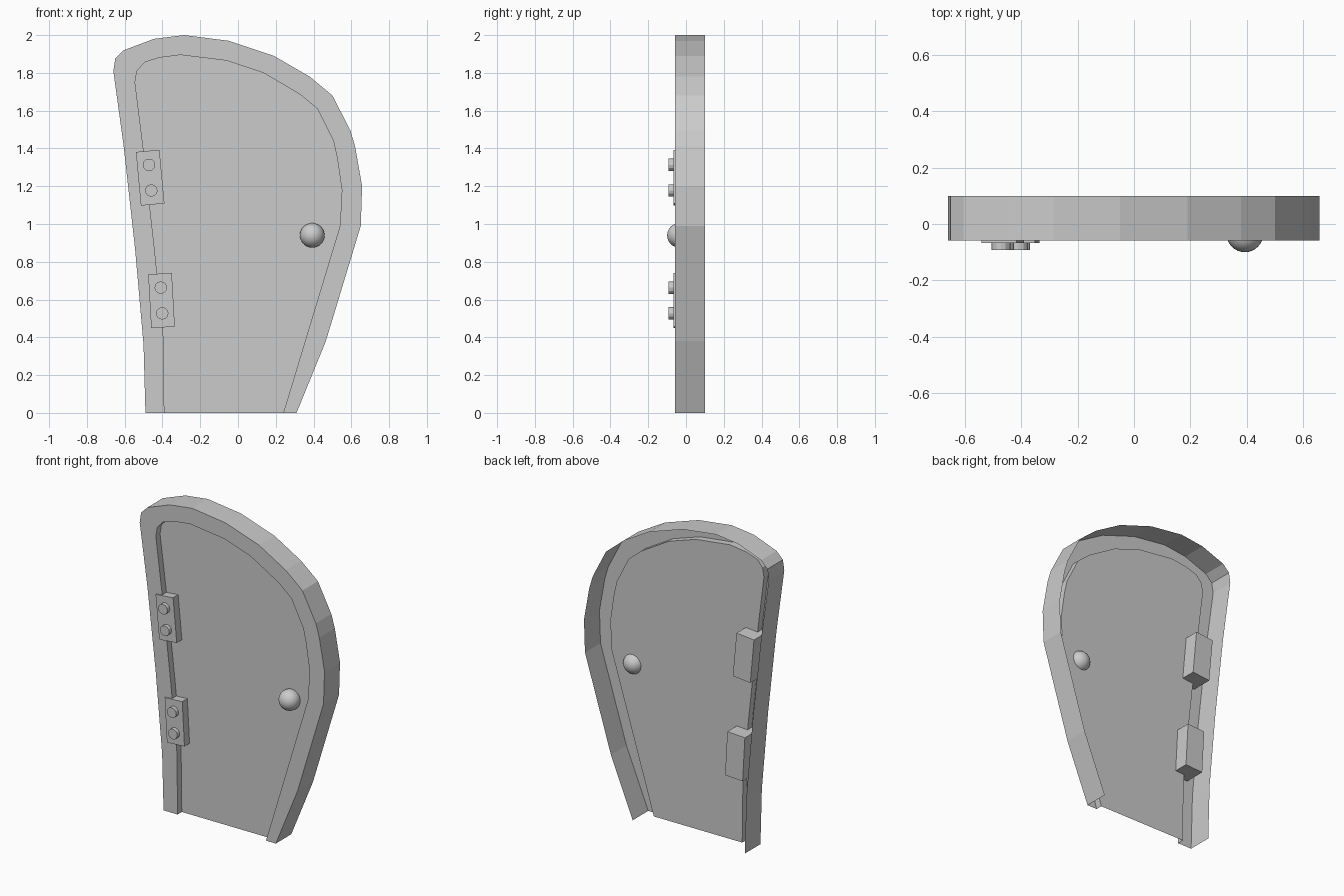
import bpy, bmesh
from math import radians, sin, cos, pi

if "Cube" in bpy.data.objects:
    bpy.data.objects.remove(bpy.data.objects["Cube"])

FRONT, BACK, PANEL = -0.058, 0.1, -0.015

# Crooked arch outlines (x, z), running from left foot over the top to right foot
outer = [(-.49, 0), (-.50, .36), (-.545, .87), (-.605, 1.41), (-.66, 1.81),
         (-.65, 1.875), (-.605, 1.92), (-.445, 1.98), (-.285, 2), (-.05, 1.97),
         (.19, 1.89), (.38, 1.78), (.50, 1.68), (.595, 1.495), (.62, 1.41),
         (.657, 1.2), (.65, .99), (.465, .38), (.31, 0)]
inner = [(-.39, 0), (-.395, .40), (-.44, .85), (-.50, 1.39), (-.545, 1.75),
         (-.535, 1.81), (-.495, 1.855), (-.42, 1.88), (-.305, 1.895), (-.06, 1.865),
         (.135, 1.80), (.33, 1.685), (.42, 1.61), (.505, 1.44), (.525, 1.35),
         (.55, 1.18), (.54, .99), (.355, .38), (.24, 0)]


def finish(name, bm):
    me = bpy.data.meshes.new(name)
    bm.to_mesh(me)
    bm.free()
    ob = bpy.data.objects.new(name, me)
    bpy.context.collection.objects.link(ob)
    return ob


# Frame: open-backed shell of outer wall, front flange and inner lip
bm = bmesh.new()
loops = [[bm.verts.new((x, y, z)) for x, z in pts]
         for pts, y in ((outer, BACK), (outer, FRONT), (inner, FRONT), (inner, PANEL))]
for a, b in zip(loops, loops[1:]):
    for i in range(len(a) - 1):
        bm.faces.new((a[i], b[i], b[i + 1], a[i + 1]))
finish("door_frame", bm)

# Door panel: flat sheet recessed behind the flange
bm = bmesh.new()
bm.faces.new([bm.verts.new((x, PANEL, z)) for x, z in reversed(inner)])
bmesh.ops.triangulate(bm, faces=bm.faces[:])
bmesh.ops.recalc_face_normals(bm, faces=bm.faces[:])
if bm.faces[:][0].normal.y > 0:
    bmesh.ops.reverse_faces(bm, faces=bm.faces[:])
finish("door_panel", bm)


# Hinges: tilted block passing through the door, with two bolt heads
def hinge(name, x, z, tilt):
    y0, y1 = -0.067, 0.08
    t = radians(tilt)
    bpy.ops.mesh.primitive_cube_add(size=1, location=(x, (y0 + y1) / 2, z),
                                    rotation=(0, -t, 0))
    plate = bpy.context.object
    plate.name = name + "_plate"
    plate.scale = (.125, y1 - y0, .285)
    for i, d in enumerate((.068, -.068)):
        bpy.ops.mesh.primitive_cylinder_add(
            vertices=12, radius=.033, depth=.03,
            location=(x - d * sin(t), -0.077, z + d * cos(t)), rotation=(pi / 2, 0, 0))
        bpy.context.object.name = f"{name}_bolt_{i + 1}"


hinge("upper_hinge", -.465, 1.245, 5.3)
hinge("lower_hinge", -.405, .595, 3.2)

# Round door knob, poking through the panel
bpy.ops.mesh.primitive_uv_sphere_add(segments=32, ring_count=16, radius=.065,
                                     location=(.393, -.035, .94))
bpy.context.object.name = "door_knob"
bpy.ops.object.shade_smooth()
